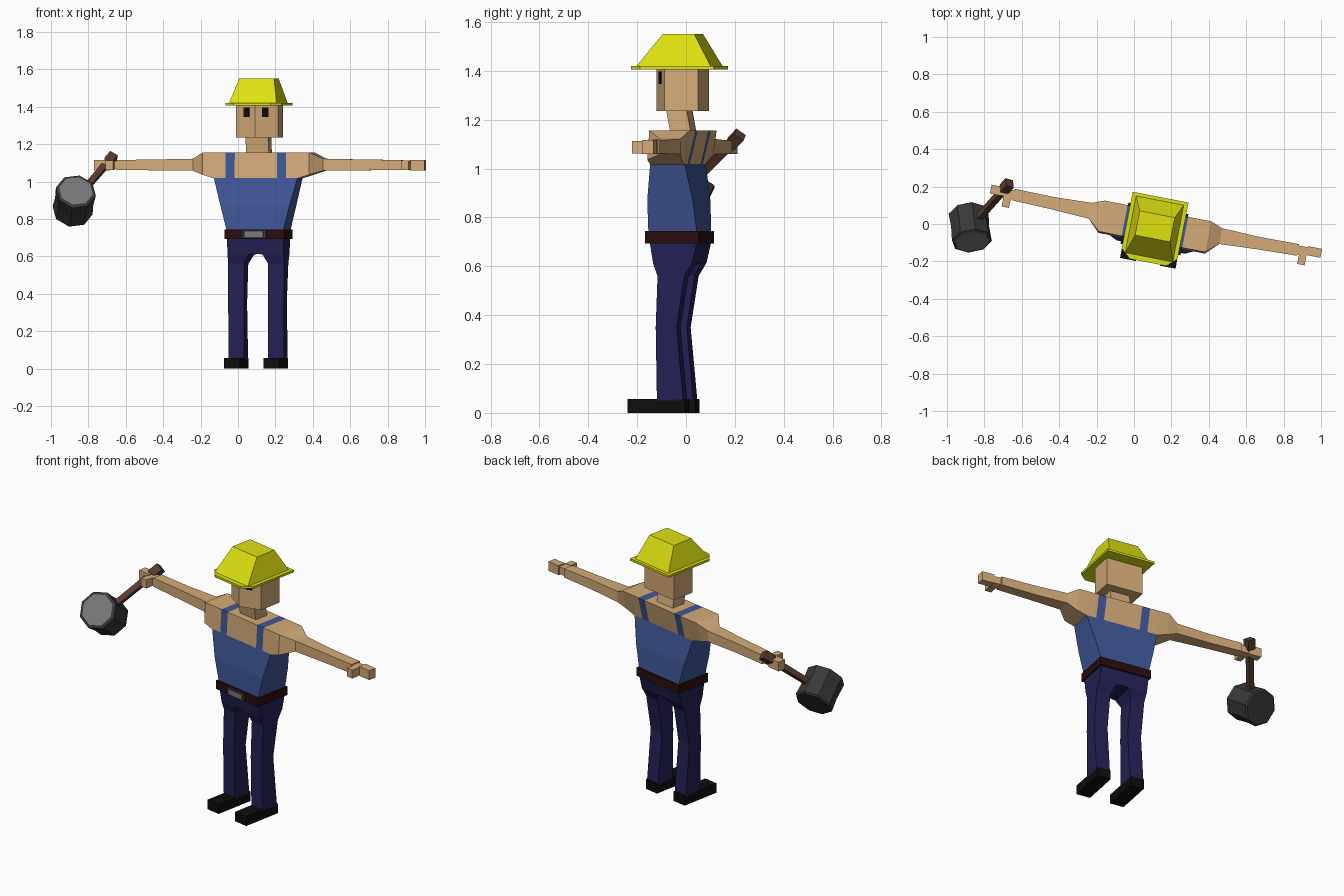
import bpy, bmesh, math
from mathutils import Matrix, Vector

if "Cube" in bpy.data.objects:
    bpy.data.objects.remove(bpy.data.objects["Cube"], do_unlink=True)

# The whole figure is turned slightly about the vertical axis
PLACE = Matrix.Translation((0.115, 0.003, 0)) @ Matrix.Rotation(math.radians(-11), 4, 'Z')
WORLD = Matrix.Identity(4)


def material(name, r, g, b):
    m = bpy.data.materials.new(name)
    m.use_nodes = True
    m.diffuse_color = (r, g, b, 1)
    m.node_tree.nodes["Principled BSDF"].inputs["Base Color"].default_value = (r, g, b, 1)
    return m


skin = material("skin", 0.66, 0.41, 0.19)
yellow = material("helmet yellow", 0.73, 0.76, 0.005)
blue = material("overall blue", 0.05, 0.095, 0.31)
navy = material("trouser navy", 0.017, 0.015, 0.09)
leather = material("belt leather", 0.024, 0.004, 0.004)
black = material("black", 0.004, 0.004, 0.004)
wood = material("handle wood", 0.1, 0.045, 0.03)
charcoal = material("charcoal", 0.04, 0.04, 0.04)
steel = material("steel grey", 0.19, 0.19, 0.19)


def loft(name, rings, mats, rule=None, place=PLACE):
    """Skin a list of equal-length rings, close both ends, colour faces by a rule."""
    bm = bmesh.new()
    loops = [[bm.verts.new(p) for p in ring] for ring in rings]
    n = len(loops[0])
    for a, b in zip(loops, loops[1:]):
        for i in range(n):
            j = (i + 1) % n
            bm.faces.new((a[i], a[j], b[j], b[i]))
    bm.faces.new(loops[0])
    bm.faces.new(loops[-1])
    bmesh.ops.recalc_face_normals(bm, faces=bm.faces)
    if rule:
        for f in bm.faces:
            f.material_index = rule(f)
    me = bpy.data.meshes.new(name)
    bm.to_mesh(me)
    bm.free()
    for m in mats:
        me.materials.append(m)
    ob = bpy.data.objects.new(name, me)
    bpy.context.scene.collection.objects.link(ob)
    ob.matrix_world = place
    return ob


def level(z, x0, x1, y0, y1):
    """Rectangle lying flat at height z."""
    return [(x0, y0, z), (x1, y0, z), (x1, y1, z), (x0, y1, z)]


def slice_x(x, y0, y1, z0, z1):
    """Rectangle standing across the arm direction."""
    return [(x, y0, z0), (x, y1, z0), (x, y1, z1), (x, y0, z1)]


def box(name, x, y, z, mat, place=PLACE):
    return loft(name, [level(z[0], *x, *y), level(z[1], *x, *y)], [mat], place=place)


# Legs, shoes, arms and hands, one per side
for side, s in (("left", 1), ("right", -1)):
    leg = [(0.05, 0.065, 0.151, -0.095, 0.015),
           (0.35, 0.065, 0.151, -0.1, -0.013),
           (0.56, 0.065, 0.153, -0.092, 0.02),
           (0.61, 0.038, 0.153, -0.11, 0.05),
           (0.615, 0, 0.153, -0.111, 0.053),
           (0.72, 0, 0.153, -0.128, 0.077)]
    loft(side + "_leg", [level(z, s * a, s * b, c, d) for z, a, b, c, d in leg], [navy])
    box(side + "_shoe", (s * 0.065, s * 0.151), (-0.217, 0.023), (0, 0.057), black)
    arm = [(0.355, -0.043, 0.043, 1.058, 1.122),
           (0.56, -0.032, 0.035, 1.06, 1.118),
           (0.775, -0.025, 0.038, 1.062, 1.115)]
    loft(side + "_arm", [slice_x(s * x, *r) for x, *r in arm], [skin])
    box(side + "_palm", (s * 0.775, s * 0.825), (-0.02, 0.03), (1.066, 1.11), skin)
    box(side + "_thumb", (s * 0.785, s * 0.825), (-0.068, -0.02), (1.062, 1.112), skin)
    box(side + "_fingers", (s * 0.822, s * 0.9), (-0.012, 0.036), (1.06, 1.116), skin)

# Overalls body
loft("overalls", [level(0.73, -0.152, 0.152, -0.13, 0.073),
                  level(0.87, -0.188, 0.188, -0.128, 0.062),
                  level(1.02, -0.228, 0.228, -0.108, 0.035)], [blue])

# Chest and shoulders, with straps coloured as bands across front, top and back
half = [(0.115, 1.017), (0.165, 1.017), (0.228, 1.017), (0.29, 1.036)]


def chest_slice(x, z):
    return [(x, -0.108, z), (x, 0.035, z), (x, 0.068, 1.155), (x, -0.1, 1.155)]


end = (-0.043, 0.043, 1.058, 1.122)
rings = [slice_x(-0.355, *end)]
rings += [chest_slice(-x, z) for x, z in reversed(half)]
rings += [chest_slice(x, z) for x, z in half]
rings += [slice_x(0.355, *end)]
loft("chest", rings, [skin, blue],
     lambda f: int(0.12 < abs(f.calc_center_median().x) < 0.16))

# Belt and buckle
box("belt", (-0.163, 0.163), (-0.142, 0.082), (0.693, 0.744), leather)
box("buckle_frame", (-0.065, 0.065), (-0.152, -0.14), (0.696, 0.741), charcoal)
box("buckle_plate", (-0.05, 0.05), (-0.156, -0.15), (0.704, 0.733), steel)

# Neck and head, the face coming to a soft ridge
loft("neck", [level(1.14, -0.062, 0.062, -0.055, 0.03),
              level(1.25, -0.062, 0.062, -0.076, 0.01)], [skin])
outline = [(0, -0.125), (0.115, -0.07), (0.115, 0.07), (-0.115, 0.07), (-0.115, -0.07)]
loft("head", [[(x, y, z) for x, y in outline] for z in (1.235, 1.415)], [skin])

# Eyes lie on the two slanted halves of the face
for side, s in (("left", 1), ("right", -1)):
    tilt = Matrix.Translation((s * 0.05, -0.101, 1.371)) @ Matrix.Rotation(s * math.atan2(0.055, 0.115), 4, 'Z')
    box(side + "_eye", (-0.018, 0.018), (-0.003, 0.003), (-0.026, 0.026), black, PLACE @ tilt)

# Hard hat: flat brim with clipped front corners, tapering crown
brim = [(-0.1, -0.212), (0.1, -0.212), (0.152, -0.165), (0.152, 0.143), (-0.152, 0.143), (-0.152, -0.165)]
loft("hat_brim", [[(x, y, z) for x, y in brim] for z in (1.406, 1.419)], [yellow])
loft("hat_crown", [level(1.418, -0.13, 0.13, -0.185, 0.125),
                   level(1.55, -0.095, 0.095, -0.082, 0.05)], [yellow])

# Mallet held in the right hand
axis = Vector((0.1, -0.81, 0.57)).normalized()
front = Vector((-0.866, -0.096, 0.95))
centre = front - axis * 0.095
tip = Vector((-0.665, 0.22, 1.138))
grip = (tip - centre).normalized()
grip = (grip - axis * grip.dot(axis)).normalized()
across = axis.cross(grip)


def ring(c, a, b, radius, n):
    turns = [math.tau * (i + 0.5) / n for i in range(n)]
    return [c + (a * math.cos(t) + b * math.sin(t)) * radius for t in turns]


head_rings = [ring(front - axis * d, grip, across, r, 8)
              for d, r in ((0.19, 0.1), (0.182, 0.109), (0.1, 0.104), (0.008, 0.109), (0, 0.092))]
loft("mallet_head", head_rings, [charcoal, steel],
     lambda f: int(len(f.verts) == 8 and f.normal.dot(axis) > 0.9), WORLD)

handle = [ring(centre + (tip - centre) * t, axis, across, r, 4)
          for t, r in ((0, 0.022), (0.82, 0.024), (0.86, 0.034), (1, 0.034))]
loft("mallet_handle", handle, [wood], place=WORLD)
